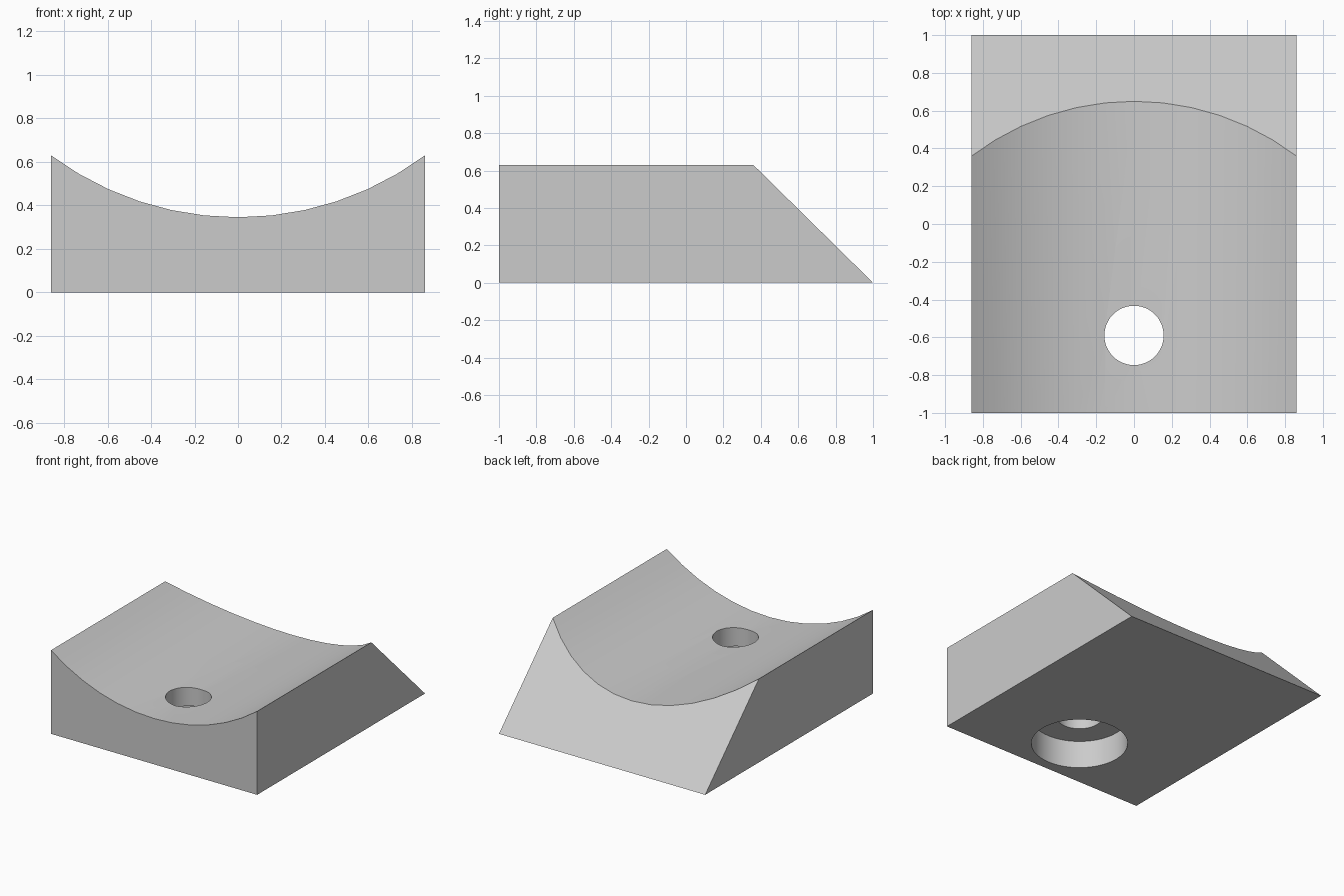
import bpy, bmesh, math
from mathutils import Vector

old = bpy.data.objects.get("Cube")
if old:
    bpy.data.objects.remove(old, do_unlink=True)

HALF_W, EDGE_H, MID_H = 0.86, 0.63, 0.345
HOLE_Y = -0.59

grey = bpy.data.materials.new("plain_grey")
grey.use_nodes = True
colour = (0.6, 0.6, 0.6, 1)
grey.diffuse_color = colour
grey.node_tree.nodes["Principled BSDF"].inputs["Base Color"].default_value = colour

# Block profile with a concave arc on top
sag = EDGE_H - MID_H
radius = (HALF_W ** 2 + sag ** 2) / (2 * sag)
half_angle = math.asin(HALF_W / radius)
steps = 12
profile = [(-HALF_W, 0), (HALF_W, 0)]
for i in range(steps + 1):
    a = half_angle * (1 - 2 * i / steps)
    profile.append((radius * math.sin(a), MID_H + radius * (1 - math.cos(a))))

bm = bmesh.new()
face = bm.faces.new([bm.verts.new((x, -1, z)) for x, z in profile])
ext = bmesh.ops.extrude_face_region(bm, geom=[face])
moved = [g for g in ext["geom"] if isinstance(g, bmesh.types.BMVert)]
bmesh.ops.translate(bm, verts=moved, vec=(0, 2, 0))

# Sloped back, from the bottom rear edge up to the top
for v in moved:
    v.co.y = 1 - v.co.z * 0.64 / EDGE_H
bmesh.ops.recalc_face_normals(bm, faces=bm.faces)
mesh = bpy.data.meshes.new("saddle_block")
bm.to_mesh(mesh)
bm.free()
block = bpy.data.objects.new("saddle_block", mesh)
bpy.context.collection.objects.link(block)
mesh.materials.append(grey)


def drill(name, r, z0, z1):
    """Cut a vertical round hole between two heights."""
    bpy.ops.mesh.primitive_cylinder_add(vertices=48, radius=r, depth=z1 - z0,
                                        location=(0, HOLE_Y, (z0 + z1) / 2))
    cutter = bpy.context.object
    cutter.name = name
    cutter.hide_render = True
    cutter.data.materials.append(grey)
    mod = block.modifiers.new(name, "BOOLEAN")
    mod.operation = "DIFFERENCE"
    mod.solver = "EXACT"
    mod.object = cutter
    bpy.context.view_layer.objects.active = block
    bpy.ops.object.modifier_apply(modifier=mod.name)
    bpy.data.objects.remove(cutter, do_unlink=True)


# Through hole and the wider counterbore beneath it
drill("through_hole", 0.157, -0.2, 1)
drill("counterbore", 0.335, -0.2, 0.21)

bpy.ops.object.select_all(action="DESELECT")
block.select_set(True)
bpy.context.view_layer.objects.active = block
bpy.ops.object.shade_smooth_by_angle(angle=math.radians(30))
